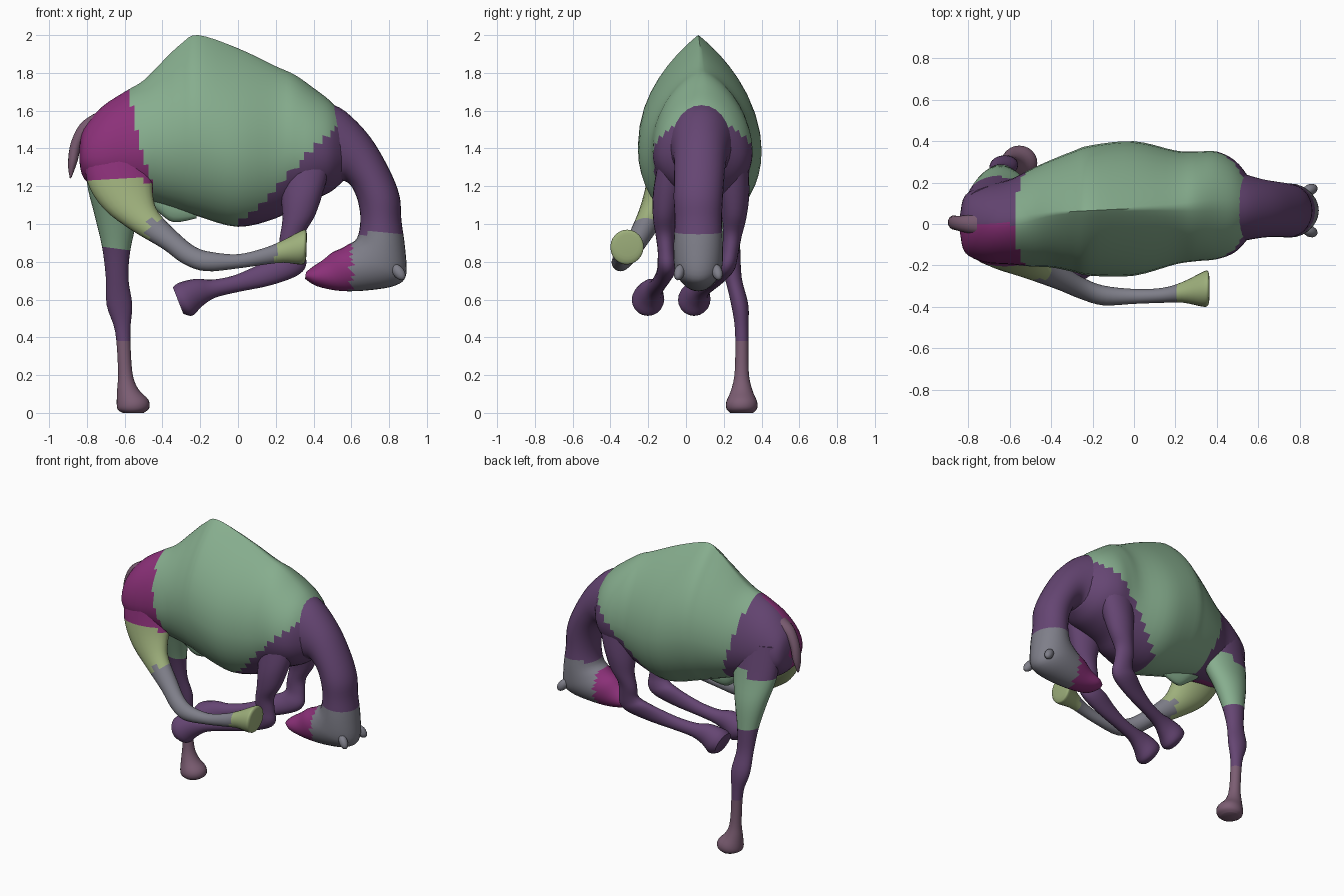
import bpy, bmesh, math
from mathutils import Vector


def material(name, rgb):
    m = bpy.data.materials.new(name)
    m.diffuse_color = (*rgb, 1)
    return m


GREEN = material("green", (0.24, 0.42, 0.27))
PURPLE = material("purple", (0.13, 0.06, 0.17))
MAGENTA = material("magenta", (0.26, 0.03, 0.19))
LIME = material("lime", (0.34, 0.43, 0.2))
SLATE = material("slate", (0.21, 0.21, 0.25))
BROWN = material("brown", (0.2, 0.11, 0.17))


def smooth_rows(rows, steps):
    """Catmull-Rom interpolation through the profile rows."""
    out = []
    for i in range(len(rows) - 1):
        p0, p1 = rows[max(i - 1, 0)], rows[i]
        p2, p3 = rows[i + 1], rows[min(i + 2, len(rows) - 1)]
        for s in range(steps):
            t = s / steps
            out.append([0.5 * (2 * b + (c - a) * t + (2 * a - 5 * b + 4 * c - d) * t * t
                               + (3 * b - a - 3 * c + d) * t ** 3)
                        for a, b, c, d in zip(p0, p1, p2, p3)])
    return out + [list(rows[-1])]


def loft(name, rows, mats, pick=None, sides=24, steps=4, m=0.5):
    """Skin through rings: edge point 1 (x, z), edge point 2 (x, z), y centre,
    half width, and an optional exponent that sharpens the side of point 1."""
    bm = bmesh.new()
    rings = []
    for r in smooth_rows(rows, steps):
        p1, p2 = Vector((r[0], r[4], r[1])), Vector((r[2], r[4], r[3]))
        e = r[6] if len(r) > 6 else 1.0
        ring = []
        for k in range(sides):
            c = math.cos(2 * math.pi * k / sides)
            s = math.sin(2 * math.pi * k / sides)
            f = m - (m if c > 0 else 1 - m) * c
            v = math.copysign(abs(s) ** (e if c > 0 else 1.0), s)
            ring.append(bm.verts.new(p1.lerp(p2, f) + Vector((0, max(r[5], 0.005) * v, 0))))
        rings.append(ring)
    for a, b in zip(rings, rings[1:]):
        for k in range(sides):
            j = (k + 1) % sides
            bm.faces.new((a[k], a[j], b[j], b[k]))
    bm.faces.new(rings[0])
    bm.faces.new(rings[-1])
    bmesh.ops.recalc_face_normals(bm, faces=bm.faces)
    if pick:
        for f in bm.faces:
            f.material_index = pick(f.calc_center_median())
    me = bpy.data.meshes.new(name)
    bm.to_mesh(me)
    bm.free()
    for mt in mats:
        me.materials.append(mt)
    ob = bpy.data.objects.new(name, me)
    bpy.context.collection.objects.link(ob)
    finish(ob)
    return ob


def finish(ob):
    bpy.ops.object.select_all(action='DESELECT')
    ob.select_set(True)
    bpy.context.view_layer.objects.active = ob
    bpy.ops.object.shade_smooth_by_angle(angle=math.radians(55))


# Humped body: x, top z, bottom z, y centre, half width, ridge sharpness
body = [(-0.84, 1.41, 1.33, 0.0, 0.05, 1), (-0.815, 1.51, 1.24, 0.0, 0.14, 1),
        (-0.72, 1.62, 1.17, 0.0, 0.185, 1.1), (-0.6, 1.70, 1.15, 0.01, 0.205, 1.2),
        (-0.5, 1.76, 1.13, 0.03, 0.235, 1.4), (-0.4, 1.86, 1.10, 0.05, 0.26, 1.7),
        (-0.3, 1.955, 1.07, 0.06, 0.29, 1.9), (-0.21, 2.0, 1.04, 0.065, 0.315, 1.9),
        (0.0, 1.93, 0.985, 0.075, 0.325, 1.8), (0.2, 1.835, 1.03, 0.08, 0.275, 1.5),
        (0.3, 1.79, 1.09, 0.085, 0.265, 1.3), (0.4, 1.72, 1.13, 0.09, 0.26, 1.2),
        (0.49, 1.65, 1.17, 0.085, 0.22, 1.1), (0.56, 1.57, 1.23, 0.08, 0.14, 1)]


def body_colour(c):
    if c.x < -0.52 + 0.25 * (1.45 - c.z):
        return 1 if c.y < 0 else 2
    return 2 if c.x > 0.6 - 1.0 * max(0, 1.6 - c.z) and c.z < 1.65 else 0


loft("body", [(x, t, x, b, y, w, e) for x, t, b, y, w, e in body],
     [GREEN, MAGENTA, PURPLE], body_colour, sides=40, m=0.58)

# Neck curling down and head tucked under, muzzle pointing back
loft("neck_and_head",
     [(0.46, 1.65, 0.44, 1.18, 0.085, 0.19), (0.57, 1.595, 0.51, 1.195, 0.08, 0.16),
      (0.70, 1.46, 0.555, 1.228, 0.075, 0.14), (0.80, 1.29, 0.60, 1.2, 0.07, 0.133),
      (0.855, 1.15, 0.635, 1.12, 0.065, 0.13), (0.865, 1.02, 0.648, 1.02, 0.065, 0.125),
      (0.885, 0.87, 0.63, 0.925, 0.065, 0.13), (0.89, 0.73, 0.58, 0.89, 0.065, 0.13),
      (0.835, 0.675, 0.545, 0.87, 0.065, 0.125), (0.70, 0.65, 0.50, 0.85, 0.065, 0.11),
      (0.55, 0.645, 0.45, 0.81, 0.065, 0.085), (0.42, 0.67, 0.39, 0.77, 0.065, 0.075),
      (0.355, 0.71, 0.36, 0.745, 0.065, 0.045)],
     [PURPLE, MAGENTA, SLATE],
     lambda c: 0 if c.z > 0.95 else (1 if c.x < 0.6 else 2), sides=28)

# Small folded ears
for name, side in (("ear_right", -1), ("ear_left", 1)):
    bpy.ops.mesh.primitive_uv_sphere_add(segments=12, ring_count=8, radius=1,
                                         location=(0.85, 0.065 + side * 0.1, 0.745),
                                         rotation=(0, 0.9, side * 0.4))
    ear = bpy.context.object
    ear.name = name
    ear.scale = (0.05, 0.028, 0.03)
    ear.data.materials.append(SLATE)
    finish(ear)

# Front legs, both folded backwards: front/lower edge, rear/upper edge
front_leg = [(0.50, 1.36, 0.22, 1.28), (0.46, 1.20, 0.23, 1.12), (0.41, 1.05, 0.235, 1.02),
             (0.355, 0.95, 0.22, 0.92), (0.355, 0.86, 0.22, 0.86), (0.36, 0.78, 0.2, 0.83),
             (0.31, 0.725, 0.16, 0.81), (0.17, 0.675, 0.08, 0.77), (0.0, 0.64, -0.03, 0.725),
             (-0.12, 0.61, -0.14, 0.705), (-0.19, 0.565, -0.22, 0.71),
             (-0.24, 0.515, -0.31, 0.69), (-0.29, 0.525, -0.345, 0.665)]
leg_width = [0.09, 0.085, 0.065, 0.05, 0.045, 0.05, 0.052, 0.042, 0.04, 0.045, 0.062, 0.085, 0.078]
y_right = [-0.06, -0.09, -0.11, -0.11, -0.105, -0.10, -0.10, -0.12, -0.145, -0.165, -0.185, -0.2, -0.205]
y_left = [0.24, 0.25, 0.255, 0.245, 0.235, 0.22, 0.205, 0.165, 0.12, 0.085, 0.06, 0.045, 0.04]
for name, ys in (("front_leg_right", y_right), ("front_leg_left", y_left)):
    loft(name, [(*p, y, w) for p, y, w in zip(front_leg, ys, leg_width)], [PURPLE], sides=20)

# Standing hind leg on the far side
loft("hind_leg_left",
     [(-0.81, 1.44, -0.45, 1.44, 0.10, 0.09), (-0.80, 1.22, -0.48, 1.2, 0.14, 0.095),
      (-0.76, 1.05, -0.53, 1.03, 0.19, 0.085), (-0.72, 0.88, -0.57, 0.86, 0.225, 0.062),
      (-0.70, 0.72, -0.58, 0.71, 0.25, 0.045), (-0.695, 0.57, -0.56, 0.57, 0.285, 0.045),
      (-0.65, 0.43, -0.57, 0.43, 0.295, 0.035), (-0.635, 0.22, -0.56, 0.22, 0.295, 0.037),
      (-0.64, 0.12, -0.53, 0.13, 0.295, 0.055), (-0.642, 0.045, -0.475, 0.07, 0.295, 0.082),
      (-0.635, 0.015, -0.47, 0.025, 0.295, 0.08), (-0.61, 0.0, -0.5, 0.0, 0.295, 0.06)],
     [GREEN, PURPLE, BROWN],
     lambda c: 1 if c.z > 1.24 or 0.4 < c.z < 0.87 else (0 if c.z > 0.8 else 2))

# Raised hind leg on the near side, swung forwards
loft("hind_leg_right",
     [(-0.81, 1.42, -0.45, 1.46, -0.09, 0.08), (-0.80, 1.23, -0.45, 1.25, -0.12, 0.085),
      (-0.71, 1.08, -0.45, 1.15, -0.155, 0.08), (-0.56, 0.965, -0.42, 1.06, -0.2, 0.07),
      (-0.40, 0.87, -0.31, 0.945, -0.26, 0.06), (-0.29, 0.79, -0.22, 0.875, -0.31, 0.052),
      (-0.17, 0.75, -0.13, 0.85, -0.345, 0.048), (0.0, 0.765, 0.0, 0.84, -0.35, 0.036),
      (0.14, 0.785, 0.13, 0.87, -0.345, 0.036), (0.24, 0.795, 0.23, 0.91, -0.33, 0.05),
      (0.335, 0.785, 0.335, 0.965, -0.315, 0.085), (0.355, 0.80, 0.36, 0.965, -0.31, 0.083),
      (0.362, 0.83, 0.365, 0.94, -0.31, 0.06)],
     [LIME, MAGENTA, SLATE],
     lambda c: 1 if c.z > 1.23 else (2 if -0.48 < c.x < 0.2 and c.z < 1.02 else 0))

# Tail hanging over the rump
loft("tail",
     [(-0.76, 1.585, -0.76, 1.50, 0.0, 0.05), (-0.835, 1.53, -0.79, 1.47, 0.0, 0.042),
      (-0.885, 1.43, -0.83, 1.41, 0.005, 0.035), (-0.90, 1.32, -0.85, 1.33, 0.008, 0.032),
      (-0.89, 1.24, -0.88, 1.25, 0.01, 0.01)],
     [BROWN], sides=14)

# Fold of skin under the rear belly
loft("belly_fold",
     [(-0.50, 1.22, -0.50, 1.12, 0.03, 0.03), (-0.42, 1.2, -0.42, 1.06, 0.035, 0.04),
      (-0.34, 1.16, -0.34, 1.01, 0.04, 0.035), (-0.22, 1.12, -0.22, 1.03, 0.05, 0.02)],
     [GREEN], sides=14)
